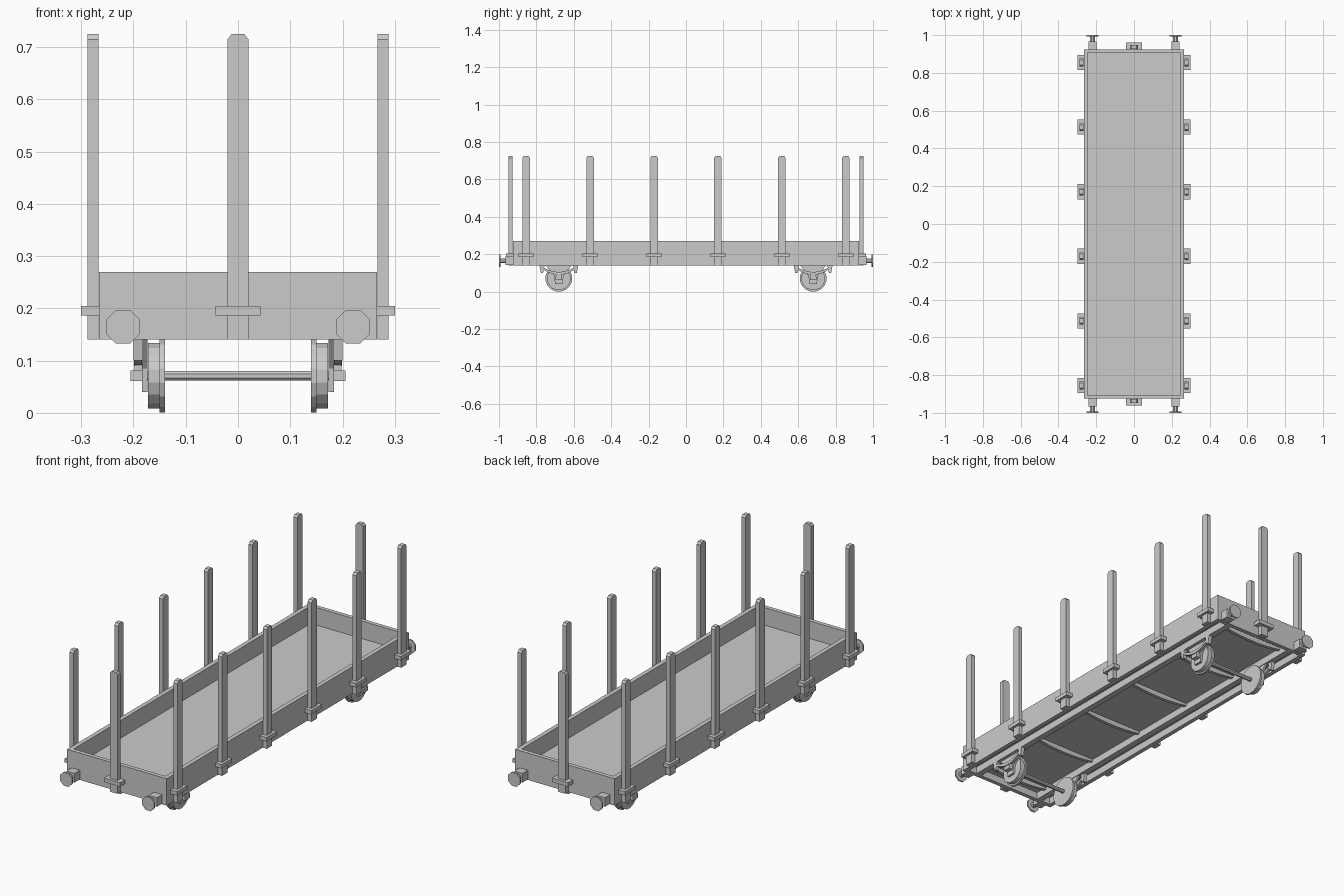
import bpy, bmesh, math
from mathutils import Matrix

cube = bpy.data.objects.get("Cube")
if cube:
    bpy.data.objects.remove(cube, do_unlink=True)

grey = bpy.data.materials.new("plain grey")
grey.use_nodes = True
grey.diffuse_color = (0.6, 0.6, 0.6, 1)
grey.node_tree.nodes["Principled BSDF"].inputs["Base Color"].default_value = (0.6, 0.6, 0.6, 1)


def finish(name, bm):
    bmesh.ops.recalc_face_normals(bm, faces=bm.faces)
    mesh = bpy.data.meshes.new(name)
    bm.to_mesh(mesh)
    bm.free()
    mesh.materials.append(grey)
    ob = bpy.data.objects.new(name, mesh)
    bpy.context.collection.objects.link(ob)
    return ob


def box(name, x, y, z):
    """Box from (min, max) pairs."""
    bm = bmesh.new()
    bmesh.ops.create_cube(bm, size=1)
    for v in bm.verts:
        v.co = [r[0] if c < 0 else r[1] for c, r in zip(v.co, (x, y, z))]
    return finish(name, bm)


def prism(name, points, axis, lo, hi):
    """Outline in the plane across an axis, extruded along it."""
    bm = bmesh.new()
    place = (lambda a, b, d: (d, a, b)) if axis == "x" else (lambda a, b, d: (a, d, b))
    face = bm.faces.new([bm.verts.new(place(a, b, lo)) for a, b in points])
    new = bmesh.ops.extrude_face_region(bm, geom=[face])["geom"]
    step = place(0, 0, hi - lo)
    bmesh.ops.translate(bm, vec=step, verts=[v for v in new if isinstance(v, bmesh.types.BMVert)])
    return finish(name, bm)


def disc(name, axis, centre, r, lo, hi, sides):
    pts = [(centre[0] + r * math.cos(2 * math.pi * (i + .5) / sides),
            centre[1] + r * math.sin(2 * math.pi * (i + .5) / sides)) for i in range(sides)]
    return prism(name, pts, axis, lo, hi)


def span(sign, a, b):
    return tuple(sorted((sign * a, sign * b)))


def stake_outline(c):
    w, top, bottom = .02, .725, .14
    return [(c - w, bottom), (c + w, bottom), (c + w, top - .01),
            (c + .012, top), (c - .012, top), (c - w, top - .01)]


def arc(c, half, low, high, n=8):
    """Sagging curve from one end to the other."""
    return [(c + half * t, low + (high - low) * t * t)
            for t in (2 * i / n - 1 for i in range(n + 1))]


# Open tray
box("floor", (-.25, .25), (-.91, .91), (.175, .185))
for s, side in ((-1, "right"), (1, "left")):
    box(side + "_wall", span(s, .245, .266), (-.925, .925), (.14, .27))
    box(side + "_sill", span(s, .17, .2), (-.91, .91), (.14, .177))
for s, end in ((-1, "front"), (1, "back")):
    box(end + "_wall", (-.246, .246), span(s, .905, .925), (.14, .27))

# Arched cross ribs under the floor
for i in range(6):
    y = -.85 + .34 * i
    lower = arc(0, .172, .15, .165)
    prism(f"cross_rib_{i + 1}", lower + [(.172, .178), (-.172, .178)], "y", y - .008, y + .008)

# Stakes in their pockets
for s, side in ((-1, "right"), (1, "left")):
    for i, y in enumerate((-.855, -.513, -.171, .171, .513, .855)):
        prism(f"{side}_stake_{i + 1}", stake_outline(y), "x", *span(s, .267, .288))
        box(f"{side}_pocket_{i + 1}", span(s, .264, .3), (y - .04, y + .04), (.186, .205))
for s, end in ((-1, "front"), (1, "back")):
    prism(end + "_stake", stake_outline(0), "y", *span(s, .927, .948))
    box(end + "_pocket", (-.043, .043), span(s, .922, .962), (.186, .205))
    # Buffers
    for q, side in ((-1, "right"), (1, "left")):
        x = .22 * q
        box(f"{end}_{side}_buffer_base", (x - .022, x + .022), span(s, .92, .965), (.143, .187))
        disc(f"{end}_{side}_buffer_stem", "y", (x, .165), .014, *span(s, .96, .995), 8)
        disc(f"{end}_{side}_buffer_head", "y", (x, .165), .035, *span(s, .993, 1), 8)

# Running gear
for s, end in ((-1, "front"), (1, "back")):
    y = .68 * s
    disc(end + "_axle", "x", (y, .071), .01, -.2, .2, 8)
    for q, side in ((-1, "right"), (1, "left")):
        tag = f"{end}_{side}_"
        disc(tag + "wheel_flange", "x", (y, .071), .072, *span(q, .14, .15), 16)
        disc(tag + "wheel_tread", "x", (y, .071), .064, *span(q, .15, .172), 16)
        # Tapered axle guard with the axle box and leaf spring outside it
        guard = [(y - .07, .142), (y - .025, .085), (y - .02, .04),
                 (y + .02, .04), (y + .025, .085), (y + .07, .142)]
        prism(tag + "axle_guard", guard, "x", *span(q, .173, .184))
        box(tag + "axle_box", span(q, .182, .206), (y - .018, y + .018), (.061, .081))
        box(tag + "spring_seat", span(q, .182, .198), (y - .014, y + .014), (.078, .1))
        spring = arc(y, .09, .09, .122) + arc(y, .09, .105, .134)[::-1]
        prism(tag + "leaf_spring", spring, "x", *span(q, .184, .199))
        for e in (-1, 1):
            c = y + .09 * e
            hanger = [(c - .014, .142), (c - .006, .1), (c + .006, .1), (c + .014, .142)]
            prism(f"{tag}hanger_{'front' if e < 0 else 'back'}", hanger, "x", *span(q, .182, .2))
